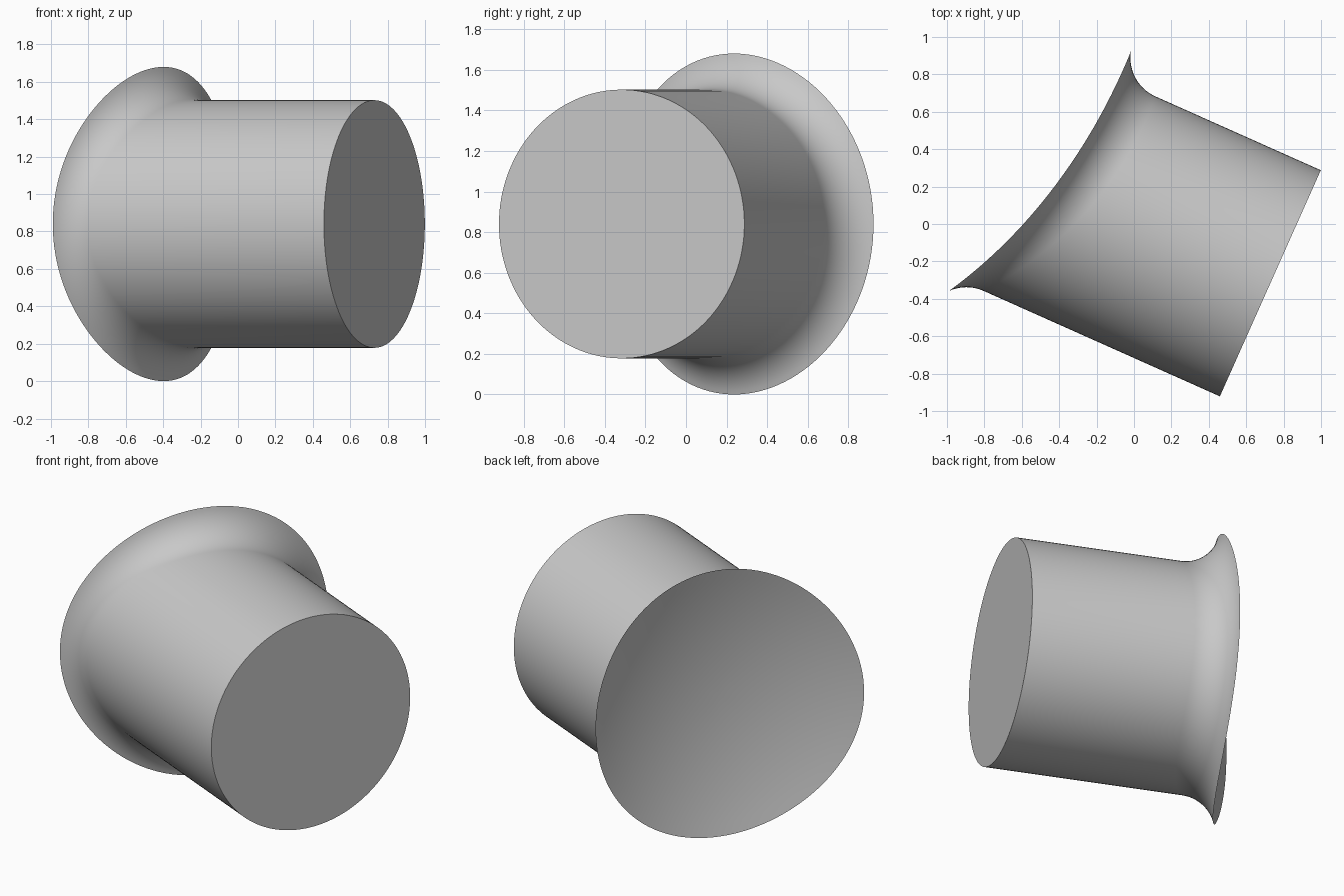
import bpy, bmesh, math
from mathutils import Vector

cube = bpy.data.objects.get("Cube")
if cube:
    bpy.data.objects.remove(cube)

SEG, ARC, CAP = 128, 14, 12
RADIUS, FILLET, HEIGHT = 0.662, 0.225, 0.84
WALL, BARREL = 1.716, 4.0                   # wall radius across, and up its bulging side
AXIS = Vector((0.913, -0.4075, 0)).normalized()
SIDE = Vector((-AXIS.y, AXIS.x, 0))
UP = Vector((0, 0, 1))
END = Vector((0.729, -0.317, HEIGHT))       # centre of the flat end
WALL_CENTRE = Vector((-1.71, 1.199, HEIGHT))


def wall_radius(z, offset=0):
    """Radius of the barrel-shaped wall at a height, grown by an offset."""
    return WALL - BARREL + math.sqrt((BARREL + offset) ** 2 - z ** 2)


def wall_point(angle, z):
    r = wall_radius(z)
    return WALL_CENTRE + Vector((r * math.cos(angle), r * math.sin(angle), z))


# Rings: pipe end, then the rolling-ball fillet out to the rim on the wall
rings = [[] for _ in range(ARC + 2)]
rim = []
for i in range(SEG):
    a = math.tau * i / SEG
    radial = SIDE * math.cos(a) + UP * math.sin(a)
    rings[0].append(END + radial * RADIUS)
    start = END + radial * (RADIUS + FILLET)
    rel = start - WALL_CENTRE
    reach = math.sqrt(wall_radius(rel.z, FILLET) ** 2 - rel.dot(SIDE) ** 2)
    ball = start - AXIS * (rel.dot(AXIS) - reach)
    out = ball - WALL_CENTRE
    angle = math.atan2(out.y, out.x)
    tilt = math.asin(out.z / (BARREL + FILLET))
    normal = Vector((math.cos(angle) * math.cos(tilt),
                     math.sin(angle) * math.cos(tilt), math.sin(tilt)))
    for j in range(ARC + 1):
        direction = (-radial).slerp(-normal, j / ARC)
        rings[j + 1].append(ball + direction * FILLET)
    rim.append((angle, BARREL * math.sin(tilt)))

# Dished back face: the rim shrunk along the wall towards its middle
mid_angle = (min(p[0] for p in rim) + max(p[0] for p in rim)) / 2
for k in range(1, CAP):
    s = 1 - k / CAP
    rings.append([wall_point(mid_angle + (t - mid_angle) * s, z * s) for t, z in rim])

bm = bmesh.new()
loops = [[bm.verts.new(p) for p in ring] for ring in rings]
for low, high in zip(loops, loops[1:]):
    for i in range(SEG):
        n = (i + 1) % SEG
        bm.faces.new((low[i], low[n], high[n], high[i]))
bm.faces.new(loops[0])
centre = bm.verts.new(wall_point(mid_angle, 0))
for i in range(SEG):
    bm.faces.new((loops[-1][i], loops[-1][(i + 1) % SEG], centre))
bmesh.ops.recalc_face_normals(bm, faces=bm.faces)

mesh = bpy.data.meshes.new("flared_pipe_stub")
bm.to_mesh(mesh)
bm.free()
stub = bpy.data.objects.new("flared_pipe_stub", mesh)
bpy.context.collection.objects.link(stub)

# Plain grey
grey = bpy.data.materials.new("plain_grey")
grey.use_nodes = True
colour = (0.58, 0.58, 0.58, 1)
grey.diffuse_color = colour
grey.node_tree.nodes["Principled BSDF"].inputs["Base Color"].default_value = colour
mesh.materials.append(grey)

# Smooth sides with crisp end and rim
bpy.ops.object.select_all(action="DESELECT")
stub.select_set(True)
bpy.context.view_layer.objects.active = stub
bpy.ops.object.shade_smooth_by_angle(angle=math.radians(35))
